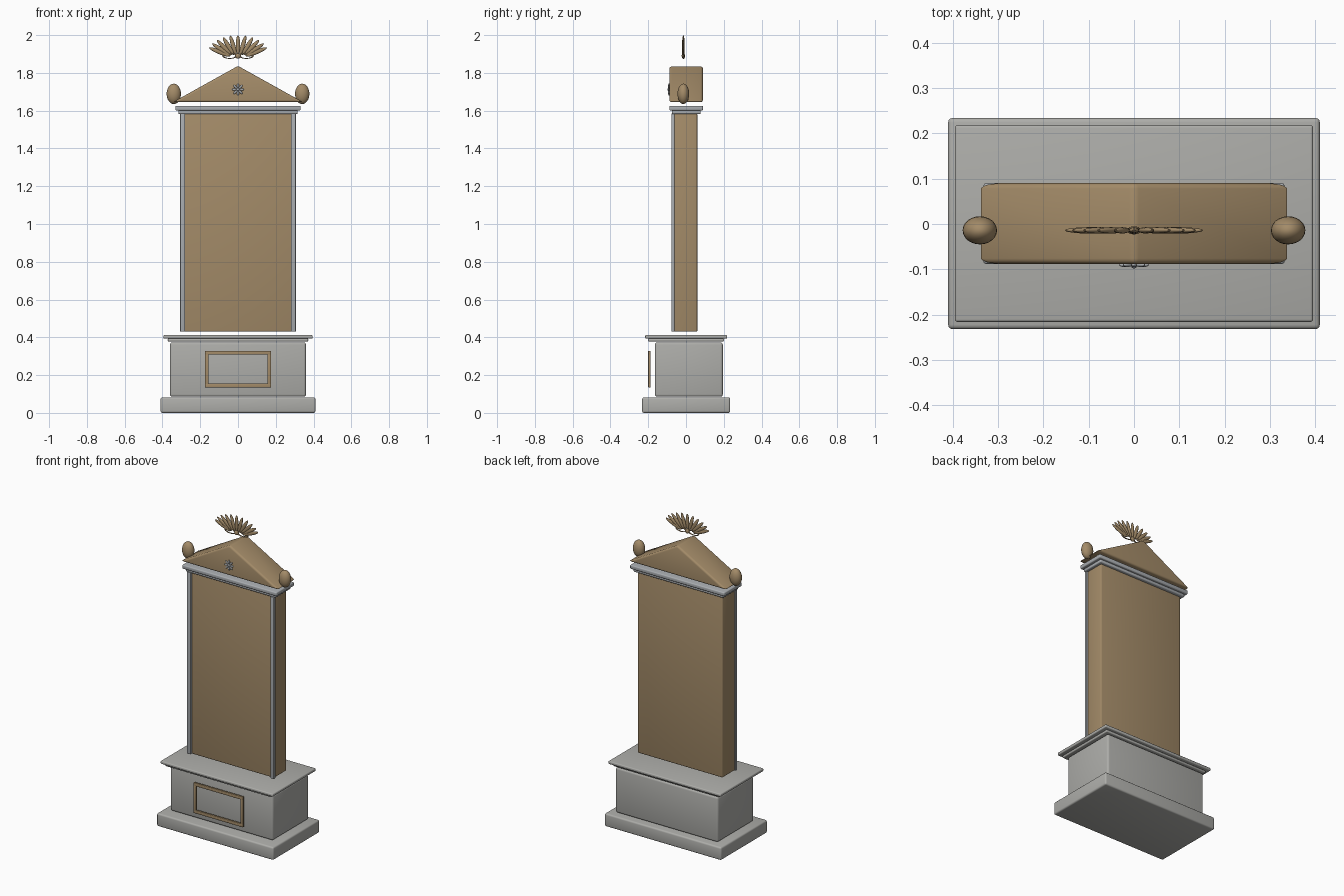
import bpy, bmesh, math
from mathutils import Vector

cube = bpy.data.objects.get("Cube")
if cube:
    bpy.data.objects.remove(cube, do_unlink=True)


def material(name, rgb):
    m = bpy.data.materials.new(name)
    m.use_nodes = True
    m.diffuse_color = (*rgb, 1)
    m.node_tree.nodes["Principled BSDF"].inputs["Base Color"].default_value = (*rgb, 1)
    return m


STONE = material("grey stone", (0.42, 0.42, 0.40))
TAN = material("tan stone", (0.37, 0.26, 0.14))
TRIM = material("cool grey trim", (0.40, 0.42, 0.44))


def finish(obj, mat, bevel=0.0, segments=3):
    obj.data.materials.append(mat)
    if bevel:
        mod = obj.modifiers.new("soft_edges", "BEVEL")
        mod.width, mod.segments = bevel, segments
    bpy.ops.object.select_all(action="DESELECT")
    obj.select_set(True)
    bpy.context.view_layer.objects.active = obj
    if bevel:
        bpy.ops.object.modifier_apply(modifier="soft_edges")
    bpy.ops.object.shade_smooth_by_angle(angle=math.radians(35))
    return obj


def mesh_object(name, bm, mat, bevel=0.0):
    bmesh.ops.recalc_face_normals(bm, faces=bm.faces)
    me = bpy.data.meshes.new(name)
    bm.to_mesh(me)
    bm.free()
    obj = bpy.data.objects.new(name, me)
    bpy.context.collection.objects.link(obj)
    return finish(obj, mat, bevel)


def box(name, xs, ys, zs, mat, bevel=0.006):
    bm = bmesh.new()
    bmesh.ops.create_cube(bm, size=1)
    for v in bm.verts:
        v.co = [r[0] if c < 0 else r[1] for c, r in zip(v.co, (xs, ys, zs))]
    return mesh_object(name, bm, mat, bevel)


def ellipsoid(name, loc, radii, mat, tilt=0.0, segments=24):
    bpy.ops.mesh.primitive_uv_sphere_add(segments=segments, ring_count=segments // 2,
                                         location=loc, rotation=(0, tilt, 0))
    obj = bpy.context.object
    obj.name = name
    obj.scale = radii
    return finish(obj, mat)


# Pedestal
box("plinth", (-0.41, 0.41), (-0.232, 0.234), (0, 0.082), STONE, 0.01)
box("pedestal_block", (-0.36, 0.36), (-0.165, 0.195), (0.086, 0.373), STONE, 0.012)
box("pedestal_cornice_lower", (-0.372, 0.372), (-0.2, 0.2), (0.378, 0.394), STONE)
box("pedestal_cornice_upper", (-0.395, 0.395), (-0.216, 0.218), (0.393, 0.412), STONE)

# Raised frame in front of the pedestal
FRAME_Y = (-0.2, -0.187)
for name, zs in (("frame_bottom", (0.135, 0.155)), ("frame_top", (0.308, 0.328))):
    box(name, (-0.175, 0.175), FRAME_Y, zs, TAN, 0.002)
for name, xs in (("frame_right", (-0.175, -0.155)), ("frame_left", (0.155, 0.175))):
    box(name, xs, FRAME_Y, (0.135, 0.328), TAN, 0.002)

# Slab with edge strips
box("slab", (-0.298, 0.298), (-0.064, 0.06), (0.43, 1.585), TAN, 0.006)
for name, xs in (("edge_strip_right", (-0.306, -0.28)), ("edge_strip_left", (0.28, 0.306))):
    box(name, xs, (-0.078, -0.06), (0.43, 1.585), TRIM, 0.003)
box("slab_cornice_lower", (-0.316, 0.316), (-0.075, 0.078), (1.582, 1.602), TRIM)
box("slab_cornice_upper", (-0.332, 0.332), (-0.088, 0.09), (1.601, 1.626), TRIM)

# Gabled pediment
bm = bmesh.new()
face = bm.faces.new([bm.verts.new(p) for p in
                     ((-0.345, -0.088, 1.645), (0.345, -0.088, 1.645), (0, -0.088, 1.837))])
ext = bmesh.ops.extrude_face_region(bm, geom=[face])
for v in ext["geom"]:
    if isinstance(v, bmesh.types.BMVert):
        v.co.y = 0.09
if not face.is_valid or len(bm.faces) < 5:
    bmesh.ops.holes_fill(bm, edges=bm.edges)
mesh_object("pediment", bm, TAN, 0.012)

# Corner finials
for side, x in (("right", -0.34), ("left", 0.34)):
    ellipsoid("finial_" + side, (x, -0.014, 1.689), (0.038, 0.031, 0.054), TAN)

# Rosette on the pediment
for i in range(8):
    a = i * math.tau / 8
    ellipsoid(f"rosette_petal_{i + 1}",
              (0.02 * math.sin(a), -0.09, 1.712 + 0.02 * math.cos(a)),
              (0.006, 0.005, 0.013), TRIM, a, 12)
ellipsoid("rosette_centre", (0, -0.091, 1.712), (0.008, 0.007, 0.008), TRIM, 0, 12)

# Fan of petals at the top
Y = -0.014
PETALS = 11
for i in range(PETALS):
    a = math.radians(-75 + 150 * i / (PETALS - 1))
    tip = Vector((0.158 * math.sin(a), Y, 1.91 + 0.09 * math.cos(a)))
    root = Vector((0.045 * math.sin(a), Y, 1.885 + 0.012 * math.cos(a)))
    d = tip - root
    ellipsoid(f"fan_petal_{i + 1}", (tip + root) / 2, (0.0115, 0.007, d.length / 2),
              TAN, math.atan2(d.x, d.z), 16)
ellipsoid("fan_heart", (0, Y, 1.89), (0.015, 0.009, 0.015), TAN, 0, 16)

# Curled stems under the fan
for side, s in (("right", -1), ("left", 1)):
    bpy.ops.mesh.primitive_torus_add(major_radius=0.034, minor_radius=0.005, major_segments=24,
                                     minor_segments=8, location=(s * 0.044, Y, 1.89),
                                     rotation=(math.pi / 2, 0, 0))
    stem = bpy.context.object
    stem.name = "curled_stem_" + side
    stem.scale = (1, 0.4, 1)
    finish(stem, TAN)
